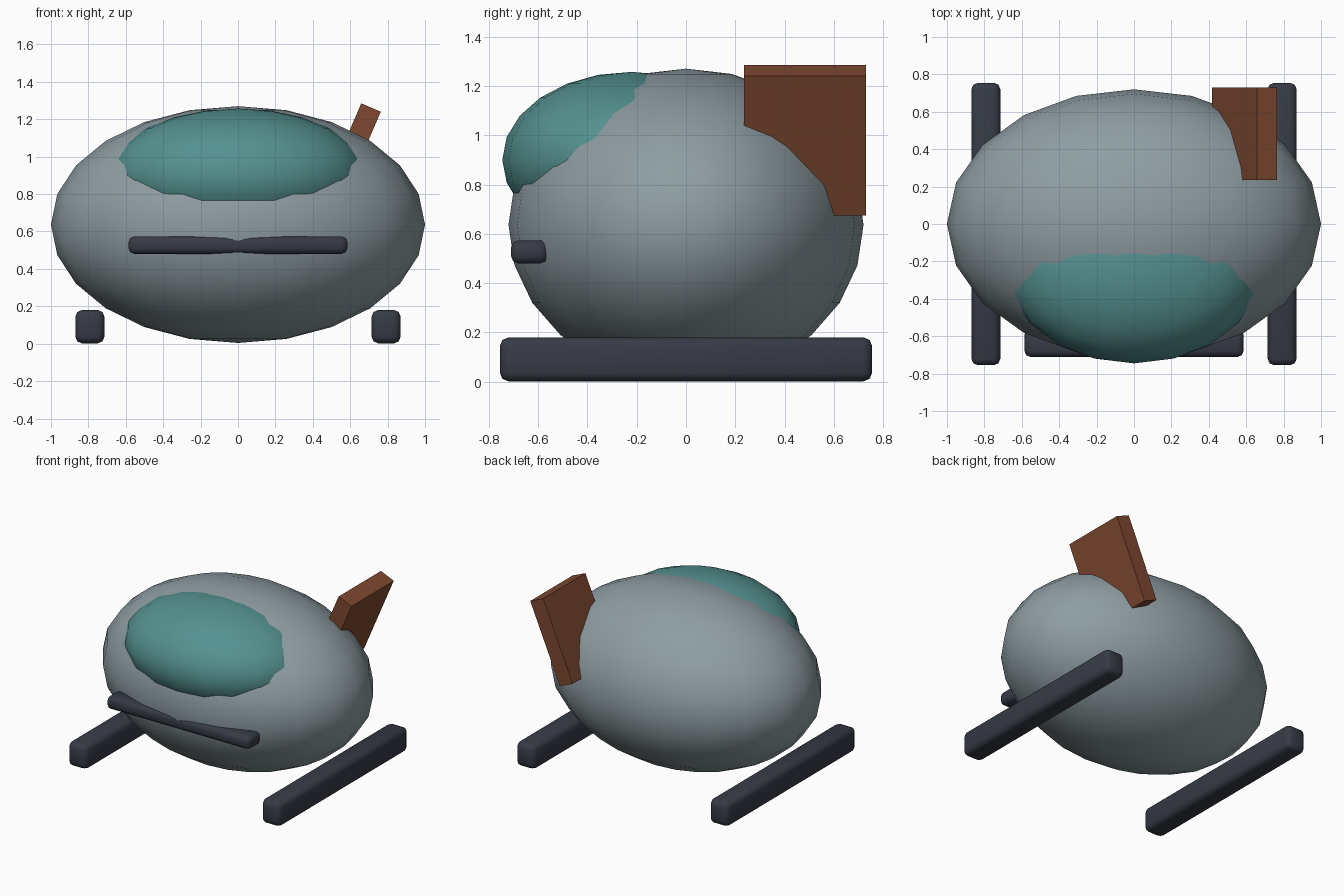
import bpy, math

if "Cube" in bpy.data.objects:
    bpy.data.objects.remove(bpy.data.objects["Cube"])


def material(name, rgb):
    m = bpy.data.materials.new(name)
    m.diffuse_color = (*rgb, 1)
    m.use_nodes = True
    m.node_tree.nodes["Principled BSDF"].inputs["Base Color"].default_value = m.diffuse_color
    return m


SHELL = material("grey shell", (0.27, 0.335, 0.36))
GLASS = material("teal glass", (0.09, 0.285, 0.28))
DARK = material("dark metal", (0.037, 0.043, 0.06))
RUST = material("rust brown", (0.21, 0.066, 0.03))


def ellipsoid(name, loc, radii, mat):
    bpy.ops.mesh.primitive_uv_sphere_add(segments=20, ring_count=12, radius=1, location=loc)
    o = bpy.context.object
    o.name = name
    o.scale = radii
    bpy.ops.object.transform_apply(location=False, rotation=False, scale=True)
    bpy.ops.object.shade_smooth()
    o.data.materials.append(mat)
    return o


def box(name, loc, size, mat, bevel=0, tilt=0):
    bpy.ops.mesh.primitive_cube_add(size=1, location=loc)
    o = bpy.context.object
    o.name = name
    o.scale = size
    bpy.ops.object.transform_apply(location=False, rotation=False, scale=True)
    o.rotation_euler.y = tilt
    o.data.materials.append(mat)
    if bevel:
        b = o.modifiers.new("rounded edges", 'BEVEL')
        b.width = bevel
        b.segments = 2
        bpy.ops.object.modifier_apply(modifier=b.name)
        bpy.ops.object.shade_smooth_by_angle(angle=math.radians(50))
    return o


# Egg-shaped hull and bulging front window
ellipsoid("hull", (0, 0, 0.637), (1.0, 0.72, 0.633), SHELL)
ellipsoid("window", (0, -0.22, 0.9), (0.69, 0.525, 0.357), GLASS)

# Landing skids on both sides
for side, label in ((-1, "left"), (1, "right")):
    box(label + "_skid", (side * 0.792, 0, 0.091), (0.155, 1.51, 0.178), DARK, 0.035)

# Front bumper bar, partly sunk in the hull
box("bumper", (0, -0.635, 0.527), (1.17, 0.15, 0.093), DARK, 0.03)

# Leaning fin at the back right
box("fin", (0.59, 0.483, 0.98), (0.114, 0.495, 0.615), RUST, tilt=math.radians(23.2))
